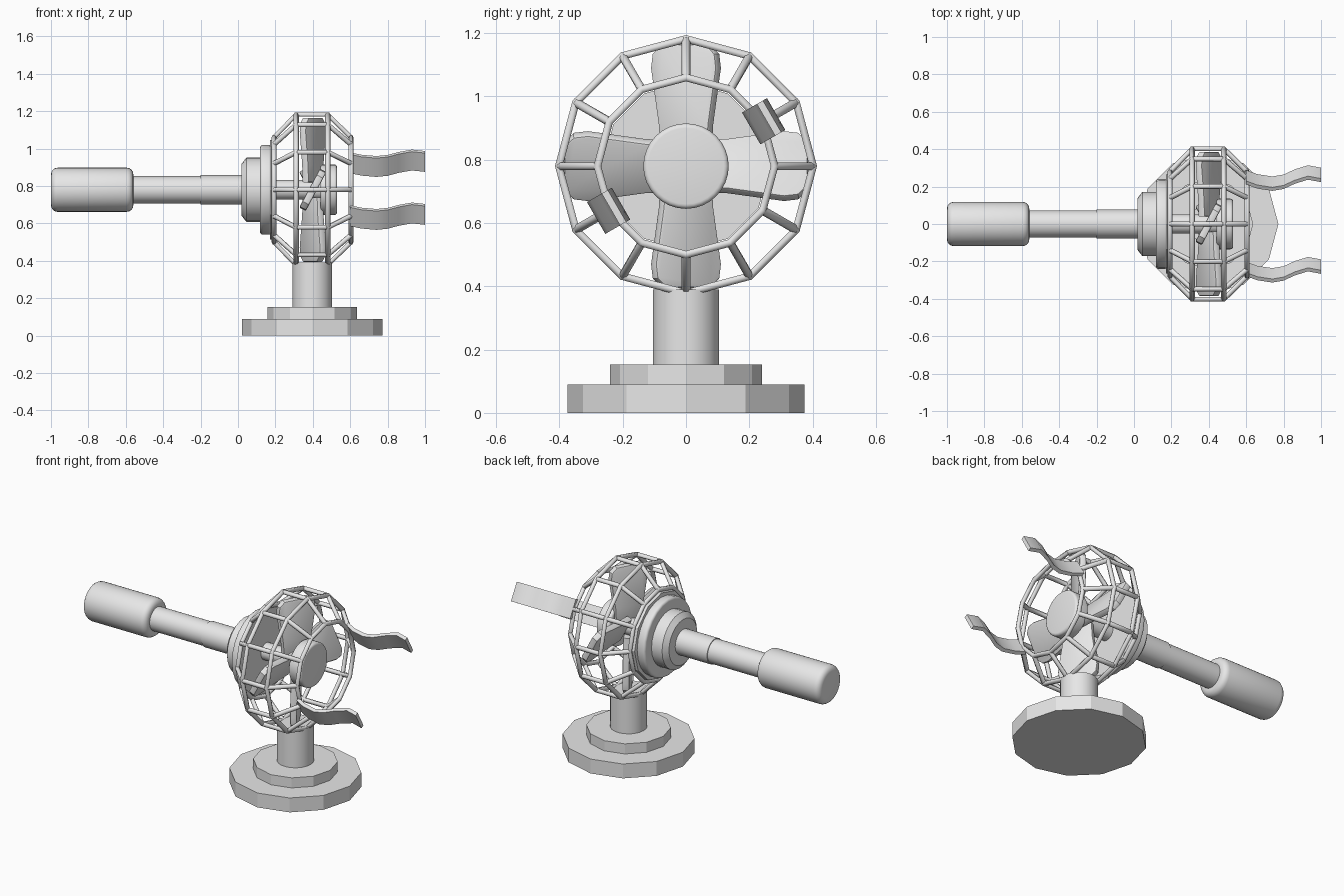
import bpy, bmesh
from math import sin, cos, pi, radians
from mathutils import Matrix, Vector

cube = bpy.data.objects.get("Cube")
if cube:
    bpy.data.objects.remove(cube, do_unlink=True)

AXIS_Z = 0.78      # height of the fan axis
MID_X = 0.397      # centre of the cage, pole and base

grey = bpy.data.materials.new("light_grey")
grey.use_nodes = True
grey.diffuse_color = (0.8, 0.8, 0.8, 1)
grey.node_tree.nodes["Principled BSDF"].inputs["Base Color"].default_value = (0.8, 0.8, 0.8, 1)


def add_object(name, data, location=(0, 0, 0)):
    obj = bpy.data.objects.new(name, data)
    obj.location = location
    data.materials.append(grey)
    bpy.context.scene.collection.objects.link(obj)
    return obj


def finish(name, bm, location, smooth):
    bmesh.ops.recalc_face_normals(bm, faces=bm.faces)
    mesh = bpy.data.meshes.new(name)
    bm.to_mesh(mesh)
    bm.free()
    obj = add_object(name, mesh, location)
    if smooth:
        bpy.ops.object.select_all(action='DESELECT')
        obj.select_set(True)
        bpy.context.view_layer.objects.active = obj
        bpy.ops.object.shade_smooth_by_angle(angle=radians(35))
    return obj


def lathe(name, profile, sides, along_x=True, smooth=True):
    """Solid of revolution from (position, radius) pairs, along x or z."""
    bm = bmesh.new()
    rings = []
    for p, r in profile:
        ring = []
        for i in range(sides):
            a = 2 * pi * i / sides
            u, v = r * cos(a), r * sin(a)
            ring.append(bm.verts.new((p, u, v) if along_x else (u, v, p)))
        rings.append(ring)
    for low, high in zip(rings, rings[1:]):
        for i in range(sides):
            j = (i + 1) % sides
            bm.faces.new((low[i], low[j], high[j], high[i]))
    bm.faces.new(rings[0])
    bm.faces.new(rings[-1])
    return finish(name, bm, (0, 0, AXIS_Z) if along_x else (MID_X, 0, 0), smooth)


def rounded(start, end, radius, bevel, steps=4):
    """Profile of a cylinder with rounded rims."""
    arc = [(bevel * (1 - cos(t)), radius - bevel * (1 - sin(t)))
           for t in (i * pi / 2 / steps for i in range(steps + 1))]
    return [(start + d, r) for d, r in arc] + [(end - d, r) for d, r in reversed(arc)]


# Stepped base and pole
lathe("base_plate", [(0, 0.375), (0.09, 0.375)], 12, False, False)
lathe("base_step", [(0.09, 0.24), (0.153, 0.24)], 12, False, False)
lathe("pole", [(0.15, 0.105), (0.39, 0.105)], 24, False)

# Handle and arm
lathe("handle", rounded(-1, -0.56, 0.118, 0.035), 32)
lathe("arm", [(-0.57, 0.073), (-0.2, 0.073)], 32)
lathe("arm_sleeve", [(-0.2, 0.078), (0.05, 0.078)], 32)

# Motor housing, shaft and hub
lathe("motor_cap", [(0.02, 0.14), (0.045, 0.172), (0.13, 0.172)], 24)
lathe("motor_flange", rounded(0.118, 0.18, 0.24, 0.015), 24)
lathe("back_plate", [(0.17, 0.265), (0.195, 0.265)], 12, smooth=False)
lathe("shaft", [(0.19, 0.052), (0.47, 0.052)], 24)
lathe("hub", rounded(0.44, 0.53, 0.135, 0.015), 32)


# Blades: one outline, thickened, pitched and turned about the axis
def blade(name, angle):
    half = [(0.085, 0.04), (0.09, 0.13), (0.118, 0.31), (0.112, 0.355), (0.08, 0.385)]
    outline = half + [(-w, r) for w, r in reversed(half)]
    bm = bmesh.new()
    face = bm.faces.new([bm.verts.new((-0.02, w, r)) for w, r in outline])
    out = bmesh.ops.extrude_face_region(bm, geom=[face])
    verts = [e for e in out["geom"] if isinstance(e, bmesh.types.BMVert)]
    bmesh.ops.translate(bm, verts=verts, vec=(0.04, 0, 0))
    rims = [e for e in bm.edges if abs(e.verts[0].co.x - e.verts[1].co.x) < 0.01]
    bmesh.ops.bevel(bm, geom=rims, offset=0.008, segments=2, affect='EDGES', profile=0.5)
    turn = Matrix.Rotation(angle, 4, 'X') @ Matrix.Rotation(radians(-28), 4, 'Z')
    bmesh.ops.transform(bm, matrix=turn, verts=bm.verts)
    finish(name, bm, (0.4, 0, AXIS_Z), True)


for n in range(4):
    blade(f"blade_{n + 1}", n * pi / 2)

# Wire cage: four rings joined by twelve ribs
cage = bpy.data.curves.new("cage", 'CURVE')
cage.dimensions = '3D'
cage.bevel_depth = 0.014
cage.bevel_resolution = 1
cage.use_fill_caps = True
cage_rings = [(0.193, 0.28), (0.311, 0.402), (0.48, 0.402), (0.604, 0.28)]
angles = [i * pi / 6 for i in range(12)]


def add_wire(points, closed):
    spline = cage.splines.new('POLY')
    spline.points.add(len(points) - 1)
    for point, (x, r, a) in zip(spline.points, points):
        point.co = (x, r * cos(a), r * sin(a), 1)
    spline.use_cyclic_u = closed


for x, r in cage_rings:
    add_wire([(x, r, a) for a in angles], True)
for a in angles:
    add_wire([(x, r, a) for x, r in cage_rings], False)
add_object("cage", cage, (0, 0, AXIS_Z))

# Two waving ribbons tied to the front ring
outward = Vector((0, cos(pi / 6), sin(pi / 6)))
across = Vector((0, sin(pi / 6), -cos(pi / 6)))
wave = [(0.60, 0.005), (0.66, -0.02), (0.74, -0.034), (0.80, -0.022),
        (0.86, 0.010), (0.93, 0.035), (1.0, 0.020)]


def ribbon(name, side):
    bm = bmesh.new()
    rows = []
    for x, lift in wave:
        centre = Vector((x, 0, 0)) + outward * (side * 0.283 + lift)
        rows.append([bm.verts.new(centre + across * w * 0.058 + outward * t * 0.011)
                     for w, t in ((-1, -1), (1, -1), (1, 1), (-1, 1))])
    for a, b in zip(rows, rows[1:]):
        for i in range(4):
            j = (i + 1) % 4
            bm.faces.new((a[i], a[j], b[j], b[i]))
    bm.faces.new(rows[0])
    bm.faces.new(rows[-1])
    finish(name, bm, (0, 0, AXIS_Z), True)


ribbon("ribbon_upper", 1)
ribbon("ribbon_lower", -1)
